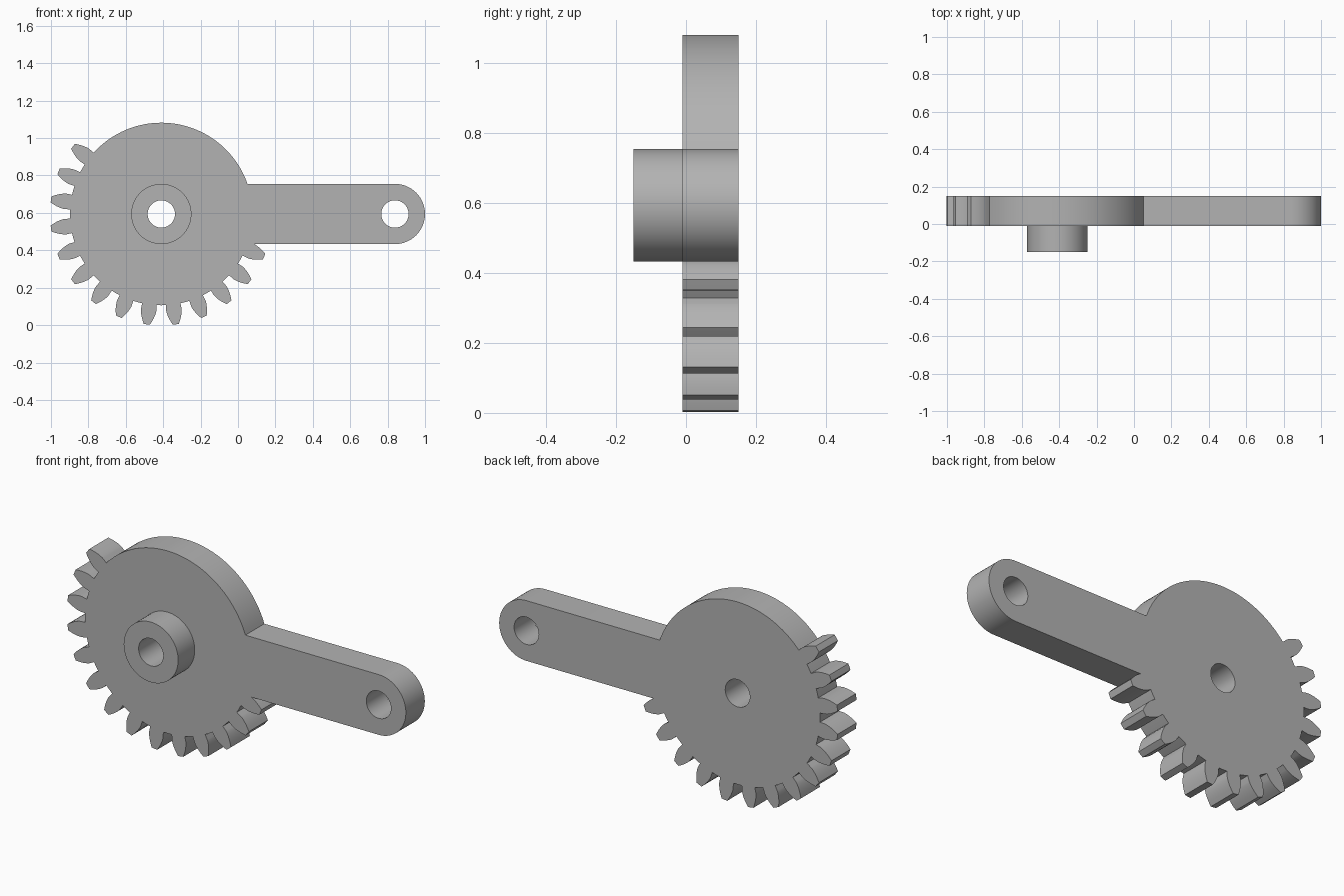
import bpy, bmesh
from math import sin, cos, tan, acos, asin, sqrt, radians, pi

if "Cube" in bpy.data.objects:
    bpy.data.objects.remove(bpy.data.objects["Cube"], do_unlink=True)

AXIS = (-0.41, 0.594)              # gear centre in x, z
ARM_LENGTH, ARM_HALF = 1.249, 0.161
BORE = 0.073
TEETH, ROOT, PITCH, TIP = 24, 0.488, 0.549, 0.595
BASE = PITCH * cos(radians(20))

grey = bpy.data.materials.new("plain grey")
grey.use_nodes = True
colour = (0.45, 0.45, 0.45, 1)
grey.diffuse_color = colour
grey.node_tree.nodes["Principled BSDF"].inputs["Base Color"].default_value = colour


def polar(r, a):
    return (r * cos(a), r * sin(a))


def arc(r, start, end, steps, cx=0):
    pts = [polar(r, start + (end - start) * i / steps) for i in range(steps + 1)]
    return [(x + cx, z) for x, z in pts]


def circle(r, cx=0, steps=64):
    return arc(r, 0, 2 * pi, steps, cx)[:-1]


def slab(name, loops, y_front, y_back):
    """Extrude filled outlines (later loops are holes) along y."""
    curve = bpy.data.curves.new(name, "CURVE")
    curve.dimensions = "2D"
    curve.fill_mode = "BOTH"
    curve.extrude = (y_back - y_front) / 2
    for pts in loops:
        spline = curve.splines.new("POLY")
        spline.points.add(len(pts) - 1)
        for p, (x, z) in zip(spline.points, pts):
            p.co = (x, z, 0, 1)
        spline.use_cyclic_u = True
    ob = bpy.data.objects.new(name, curve)
    bpy.context.collection.objects.link(ob)
    ob.location = (AXIS[0], (y_front + y_back) / 2, AXIS[1])
    ob.rotation_euler = (pi / 2, 0, 0)
    bpy.ops.object.select_all(action="DESELECT")
    ob.select_set(True)
    bpy.context.view_layer.objects.active = ob
    bpy.ops.object.convert(target="MESH")
    ob = bpy.context.view_layer.objects.active
    ob.name = name
    bm = bmesh.new()
    bm.from_mesh(ob.data)
    bmesh.ops.remove_doubles(bm, verts=bm.verts, dist=1e-5)
    bmesh.ops.recalc_face_normals(bm, faces=bm.faces)
    bm.to_mesh(ob.data)
    bm.free()
    ob.data.materials.clear()
    ob.data.materials.append(grey)
    bpy.ops.object.shade_smooth_by_angle(angle=radians(30))


def involute(r):
    a = acos(min(1, BASE / r))
    return tan(a) - a


def tooth(centre):
    """Involute tooth outline, counter-clockwise from root to root."""
    half = pi / TEETH / 2 + involute(PITCH)
    radii = [ROOT] + [BASE + (TIP - BASE) * (i / 6) ** 1.5 for i in range(7)]
    flank = [(r, half - involute(max(r, BASE))) for r in radii]
    return ([polar(r, centre - a) for r, a in flank]
            + [polar(TIP, centre)]
            + [polar(r, centre + a) for r, a in reversed(flank)])


# Outline: plain rim, fourteen teeth, then the rounded arm
pitch_angle = 2 * pi / TEETH
first = radians(142.5)
root_half = pi / TEETH / 2 + involute(PITCH)
outline = arc(ROOT, asin(ARM_HALF / ROOT), first - root_half, 48)[:-1]
for k in range(14):
    outline += tooth(first + k * pitch_angle)
    if k < 13:
        outline.append(polar(ROOT, first + (k + 0.5) * pitch_angle))

# The last tooth runs into the underside of the arm
while outline[-2][1] > -ARM_HALF:
    outline.pop()
outline[-1] = (outline[-1][0], -ARM_HALF)
outline += arc(ARM_HALF, -pi / 2, pi / 2, 32, ARM_LENGTH)

slab("gear_sector_with_arm",
     [outline, circle(BORE), circle(BORE, ARM_LENGTH)], -0.01, 0.15)

# Round boss on the front, around the bore
slab("hub_boss", [circle(0.161), circle(BORE)], -0.15, -0.01)
